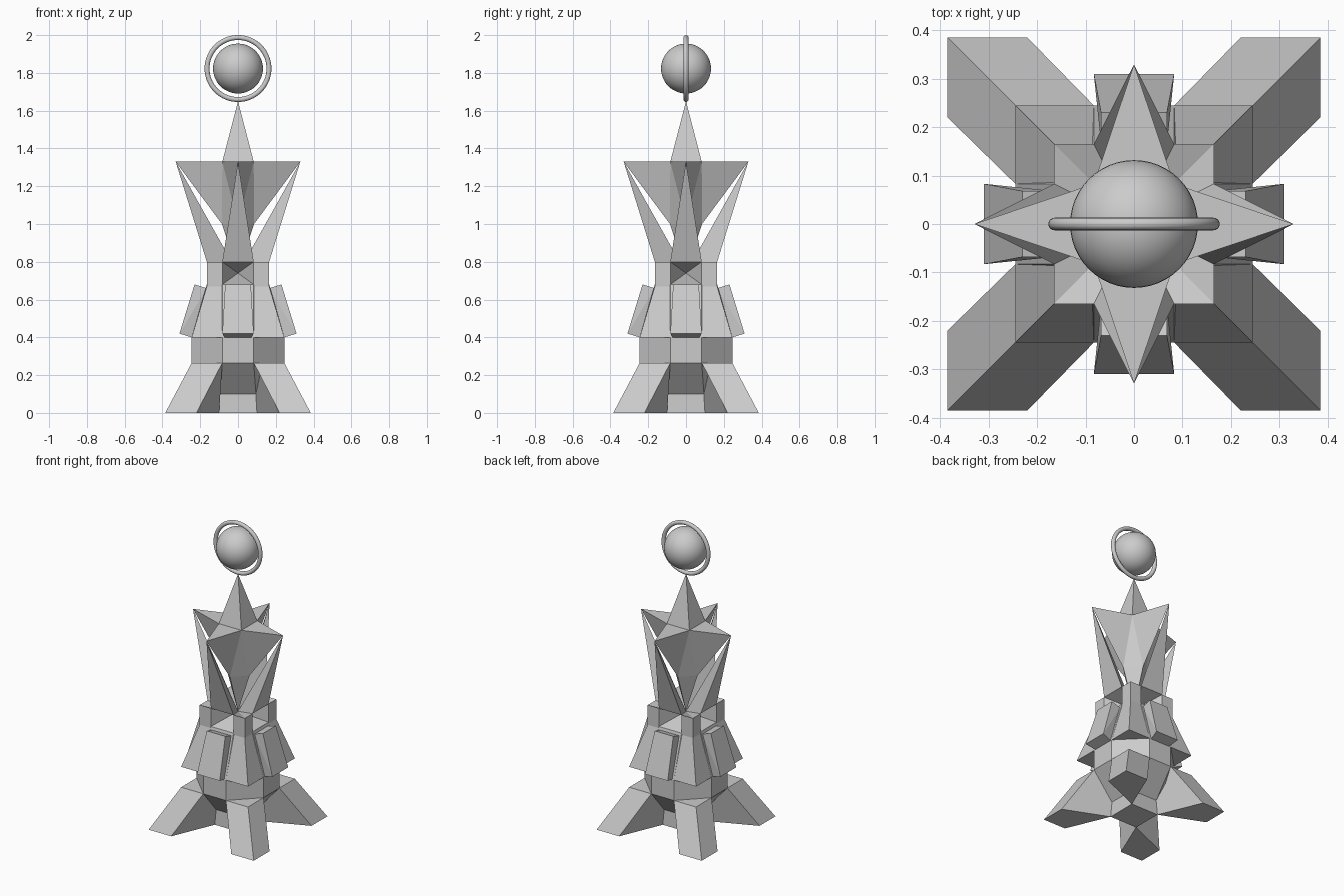
import bpy, bmesh, math
from mathutils import Matrix, Vector

if "Cube" in bpy.data.objects:
    bpy.data.objects.remove(bpy.data.objects["Cube"])

A = 0.083  # half width of the central facets


def hull(name, pts, turn=0):
    """Convex faceted solid around a few points, turned about z by quarter turns."""
    rot = Matrix.Rotation(turn * math.pi / 2, 3, 'Z')
    bm = bmesh.new()
    for p in pts:
        bm.verts.new(rot @ Vector(p))
    res = bmesh.ops.convex_hull(bm, input=bm.verts)
    junk = {g for g in res['geom_interior'] + res['geom_unused'] if isinstance(g, bmesh.types.BMVert)}
    bmesh.ops.delete(bm, geom=list(junk), context='VERTS')
    bmesh.ops.dissolve_limit(bm, angle_limit=0.01, verts=bm.verts, edges=bm.edges)
    bmesh.ops.recalc_face_normals(bm, faces=bm.faces)
    finish(name, bm)


def loft(name, rings, turn=0):
    """Closed solid through equal-sized rings of points."""
    rot = Matrix.Rotation(turn * math.pi / 2, 3, 'Z')
    bm = bmesh.new()
    vs = [[bm.verts.new(rot @ Vector(p)) for p in r] for r in rings]
    n = len(vs[0])
    for lo, hi in zip(vs, vs[1:]):
        for i in range(n):
            j = (i + 1) % n
            bm.faces.new((lo[i], lo[j], hi[j], hi[i]))
    bm.faces.new(vs[0])
    for tri in ((0, 1, 3), (1, 2, 3)):
        bm.faces.new([vs[-1][k] for k in tri])
    bmesh.ops.recalc_face_normals(bm, faces=bm.faces)
    finish(name, bm)


def finish(name, bm):
    me = bpy.data.meshes.new(name)
    bm.to_mesh(me)
    bm.free()
    bpy.context.collection.objects.link(bpy.data.objects.new(name, me))


def octagon(a, b, z):
    return [(sx * x, sy * y, z) for x, y in ((a, b), (b, a)) for sx in (1, -1) for sy in (1, -1)]


def square(r, z):
    return [(x, y, z) for x in (r, -r) for y in (r, -r)]


def diamond(r, z):
    return [(r, 0, z), (-r, 0, z), (0, r, z), (0, -r, z)]


def corner(a, b, z):
    return [(a, b, z), (b, b, z), (b, a, z)]


# central trunk: base, flared underside, band and tapered chest
hull("base_block", square(0.10, 0) + square(0.095, 0.10))
hull("underside", square(0.095, 0.10) + octagon(A, 0.245, 0.265))
hull("band", octagon(A, 0.245, 0.265) + octagon(A, 0.245, 0.40))
hull("chest", octagon(A, 0.245, 0.40) + octagon(A, 0.165, 0.68) + [(0, 0, 0.74)])

# crown core and spire
hull("spire", square(A, 1.33) + [(0, 0, 1.65)])
hull("crown_core", square(A, 1.33) + diamond(0.085, 1.0))
hull("crown_point", diamond(0.085, 1.0) + [(0, 0, 0.74)])

# parts repeated around the four sides
for i in range(4):
    # splayed leg on each corner
    loft("leg", [corner(0.22, 0.385, 0) + [(0.10, 0.10, 0)],
                 corner(A, 0.245, 0.265) + [(A, A, 0.265)]], i)
    # flared corner buttress with an upright shoulder
    loft("buttress", [corner(A, 0.245, 0.40) + [(0, 0, 0.40)],
                      corner(A, 0.165, 0.67) + [(0, 0, 0.67)],
                      corner(A, 0.165, 0.80) + [(0, 0, 0.74)]], i)
    # tilted side panel
    hull("side_panel", [(x, s * w, z) for s in (1, -1) for x, w, z in
         ((0.245, 0.07, 0.40), (0.31, A, 0.42), (0.23, 0.068, 0.68), (0.165, 0.068, 0.66))], i)
    # star arm and the long spike holding its tip
    tip = (0.33, 0, 1.33)
    hull("star_arm", [(A, A, 1.33), (A, -A, 1.33), (0.085, 0, 1.0), tip], i)
    hull("spike", [(0.165, A, 0.80), (0.165, -A, 0.80), (0, 0, 0.74), tip], i)

# floating orb and upright ring
bpy.ops.mesh.primitive_uv_sphere_add(segments=48, ring_count=24, radius=0.132, location=(0, 0, 1.823))
bpy.context.object.name = "orb"
bpy.ops.object.shade_smooth()
bpy.ops.mesh.primitive_torus_add(major_segments=64, minor_segments=16, major_radius=0.164,
                                 minor_radius=0.013, location=(0, 0, 1.823),
                                 rotation=(math.pi / 2, 0, 0))
bpy.context.object.name = "orb_ring"
bpy.ops.object.shade_smooth()
